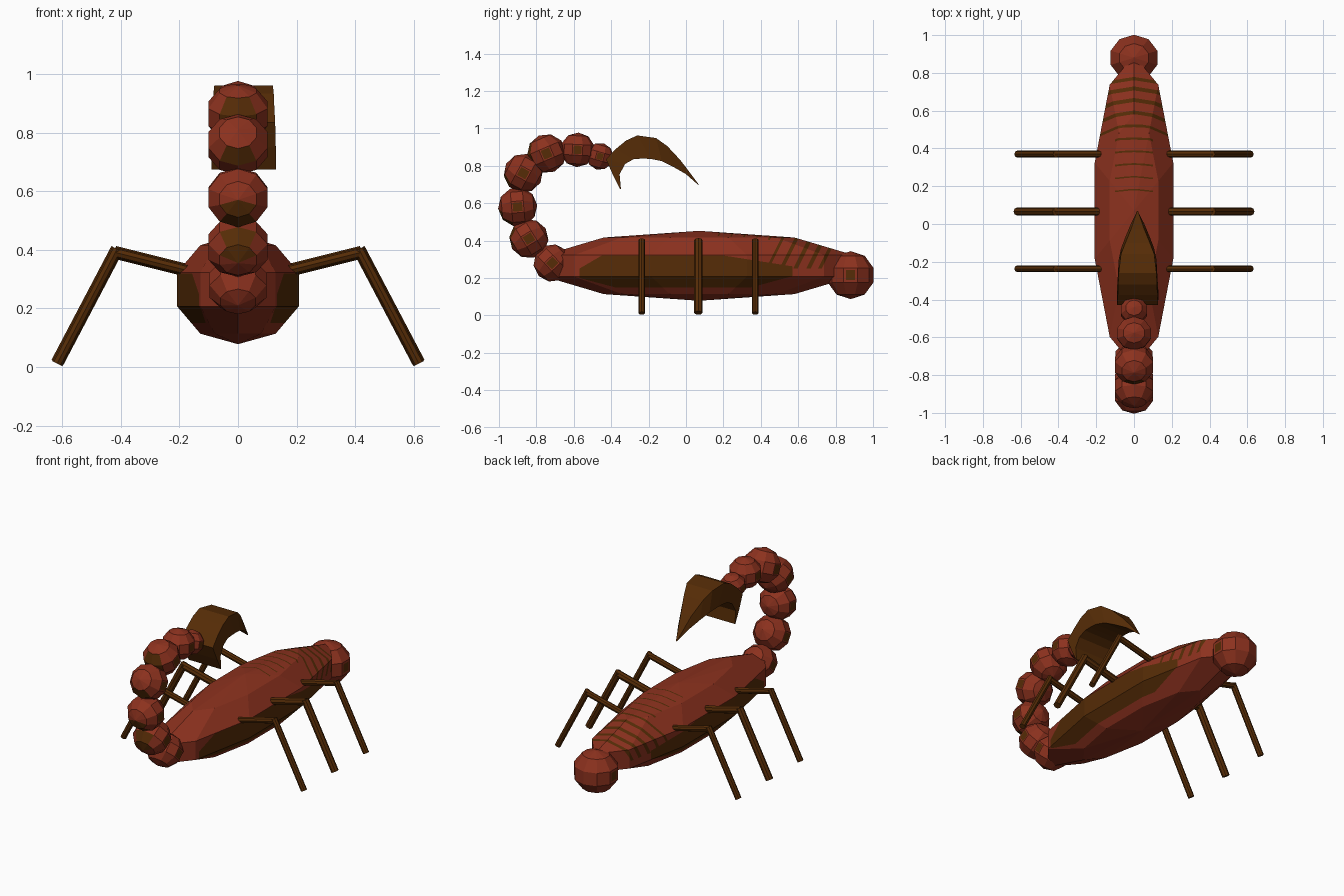
import bpy, bmesh, math
from mathutils import Vector, Matrix

if "Cube" in bpy.data.objects:
    bpy.data.objects.remove(bpy.data.objects["Cube"])


def material(name, col):
    m = bpy.data.materials.new(name)
    m.diffuse_color = (*col, 1)
    m.use_nodes = True
    m.node_tree.nodes["Principled BSDF"].inputs["Base Color"].default_value = m.diffuse_color
    return m


RED = material("red_brown_shell", (0.262, 0.031, 0.013))
BROWN = material("dark_brown", (0.092, 0.025, 0.002))


def finish(bm, name, mats):
    bmesh.ops.recalc_face_normals(bm, faces=bm.faces)
    me = bpy.data.meshes.new(name)
    bm.to_mesh(me)
    bm.free()
    for m in mats:
        me.materials.append(m)
    ob = bpy.data.objects.new(name, me)
    bpy.context.collection.objects.link(ob)
    return ob


def sphere(center, scale, tilt=0.0):
    """Ten-sided, five-band ball with corners on the y axis."""
    bm = bmesh.new()
    mat = (Matrix.Translation(center) @ Matrix.Rotation(tilt, 4, 'X')
           @ Matrix.Diagonal((*scale, 1)))
    bmesh.ops.create_uvsphere(bm, u_segments=10, v_segments=5, radius=1, matrix=mat)
    return bm


def cut(bm, co, no):
    bmesh.ops.bisect_plane(bm, geom=bm.verts[:] + bm.edges[:] + bm.faces[:],
                           plane_co=co, plane_no=no)


# Body: long ball with brown side patches and stripes toward the head
bm = sphere((0, 0.07, 0.265), (0.23, 0.867, 0.187))
# outline of the side patch in (y, z), counter-clockwise
patch = [(-0.57, 0.2), (-0.38, 0.15), (0.35, 0.15), (0.57, 0.21),
         (0.57, 0.262), (0.2, 0.32), (-0.45, 0.32), (-0.57, 0.25)]
planes = []
for (y0, z0), (y1, z1) in zip(patch, patch[1:] + patch[:1]):
    planes.append((Vector((0, y0, z0)), Vector((0, z1 - z0, y0 - y1)).normalized()))
for co, no in planes:
    cut(bm, co, no)
for x in (-0.1, 0.1):
    cut(bm, (x, 0, 0), (1, 0, 0))
cut(bm, (0, 0, 0.25), (0, 0, 1))
lean = Vector((0, 1, -0.5))
stripes = [(0.16, .004), (0.23, .004), (0.3, .005), (0.37, .005), (0.44, .006),
           (0.51, .008), (0.585, .011), (0.66, .012), (0.73, .012), (0.79, .01)]
for c, h in stripes:
    for s in (-h, h):
        cut(bm, (0, c + s, 0.4), lean)
for f in bm.faces:
    p = f.calc_center_median()
    side = abs(p.x) > 0.08 and all((p - co).dot(no) < 1e-5 for co, no in planes)
    d = p.y - 0.5 * (p.z - 0.4)
    stripe = any(abs(d - c) < h and p.z > 0.25 and
                 (c > 0.5 or (abs(p.x) < 0.1 and p.z > 0.32)) for c, h in stripes)
    f.material_index = int(side or stripe)
finish(bm, "body", (RED, BROWN))


def spotted_ball(name, y, z, r, tilt, size, rear=None):
    """Ball with brown inset spots on both sides and a patch on the outer curve."""
    bm = sphere(Vector((0, y, z)), (r * 1.12, r * 1.05, r * 1.05), tilt)
    bm.normal_update()
    if rear is not None:
        a = math.radians(rear)
        out = Vector((0, -math.cos(a), math.sin(a)))
        for f in bm.faces:
            f.material_index = int(f.normal.dot(out) > 0.87)
    sides = [f for f in bm.faces if abs(f.normal.x) > 0.97]
    bmesh.ops.inset_individual(bm, faces=sides, thickness=r * size)
    for f in sides:
        f.material_index = 1
    finish(bm, name, (RED, BROWN))


# Head at the +y end
spotted_ball("head", 0.88, 0.215, 0.122, 0, 0.15)

# Tail: balls following a curl over the back (y, z, radius, patch angle)
tail = [(-0.715, 0.28, 0.096, None), (-0.84, 0.41, 0.1, 0), (-0.9, 0.58, 0.1, -35),
        (-0.87, 0.76, 0.1, -25), (-0.745, 0.865, 0.1, 0), (-0.58, 0.885, 0.088, None),
        (-0.46, 0.85, 0.069, None)]
for i, (y, z, r, rear) in enumerate(tail):
    a, b = tail[max(i - 1, 0)], tail[min(i + 1, len(tail) - 1)]
    tilt = math.atan2(b[1] - a[1], b[0] - a[0])
    spotted_ball(f"tail_segment_{i + 1}", y, z, r, tilt, 0.1, rear)

# Stinger: wide curved blade from lower prong to sharp tip
# (outer y, outer z, inner y, inner z, half width)
rows = [(-.352, .675, -.348, .677, .11), (-.39, .75, -.355, .755, .11),
        (-.428, .835, -.325, .81, .108), (-.375, .89, -.28, .835, .105),
        (-.32, .935, -.24, .838, .103), (-.26, .962, -.19, .837, .1),
        (-.16, .948, -.13, .825, .088), (-.1, .905, -.07, .795, .065),
        (-.03, .83, .0, .755, .036), (.068, .70, .065, .698, .003)]
bm = bmesh.new()
prev = None
for yo, zo, yi, zi, w in rows:
    ring = [bm.verts.new((0.019 + s * w, y, z))
            for s, y, z in ((-1, yo, zo), (1, yo, zo), (1, yi, zi), (-1, yi, zi))]
    if prev:
        for k in range(4):
            n = (k + 1) % 4
            bm.faces.new((prev[k], prev[n], ring[n], ring[k]))
    else:
        bm.faces.new(ring)
    prev = ring
bm.faces.new(prev)
finish(bm, "stinger", (BROWN,))


def rod(bm, a, b, r):
    a, b = Vector(a), Vector(b)
    d = b - a
    m = Matrix.Translation((a + b) / 2) @ d.to_track_quat('Z', 'Y').to_matrix().to_4x4()
    bmesh.ops.create_cone(bm, cap_ends=True, segments=8, radius1=r, radius2=r,
                          depth=d.length, matrix=m)


# Legs: three bent pairs
for name, y, r in (("front", -0.237, 0.018), ("middle", 0.066, 0.022), ("rear", 0.37, 0.018)):
    for side, s in (("left", -1), ("right", 1)):
        bm = bmesh.new()
        rod(bm, (s * 0.15, y, 0.324), (s * 0.422, y, 0.392), r)
        rod(bm, (s * 0.413, y, 0.403), (s * 0.618, y, r * 0.48 + 0.003), r)
        finish(bm, f"{name}_leg_{side}", (BROWN,))
